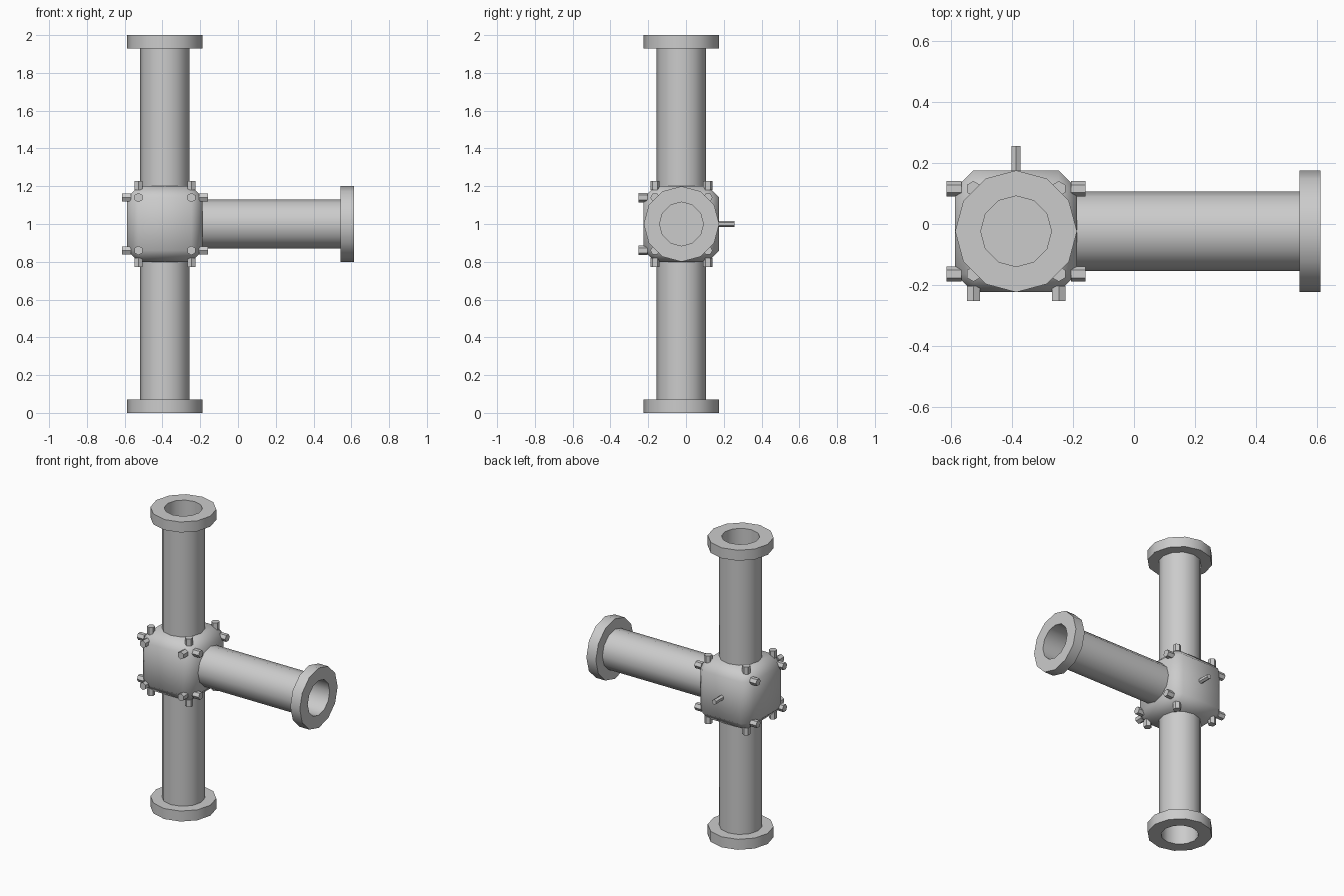
import bpy, bmesh, math
from mathutils import Matrix, Vector

if "Cube" in bpy.data.objects:
    bpy.data.objects.remove(bpy.data.objects["Cube"])

CENTRE = Vector((-0.387, -0.024, 1.0))
HALF = 0.2

# Rotations turning local +z toward each direction
UP = Matrix.Identity(4)
DOWN = Matrix.Rotation(math.pi, 4, 'X')
RIGHT = Matrix.Rotation(math.pi / 2, 4, 'Y')
LEFT = Matrix.Rotation(-math.pi / 2, 4, 'Y')
FRONT = Matrix.Rotation(math.pi / 2, 4, 'X')
BACK = Matrix.Rotation(-math.pi / 2, 4, 'X')


def finish(name, bm, rot, angle=None):
    bmesh.ops.recalc_face_normals(bm, faces=bm.faces)
    mesh = bpy.data.meshes.new(name)
    bm.to_mesh(mesh)
    bm.free()
    mesh.transform(Matrix.Translation(CENTRE) @ rot)
    ob = bpy.data.objects.new(name, mesh)
    bpy.context.collection.objects.link(ob)
    if angle:
        bpy.ops.object.select_all(action='DESELECT')
        ob.select_set(True)
        bpy.context.view_layer.objects.active = ob
        bpy.ops.object.shade_smooth_by_angle(angle=math.radians(angle))
    return ob


def lathe(name, profile, rot, sides=12):
    """Closed solid turned from (radius, height) points, capped at both ends."""
    bm = bmesh.new()
    rings = []
    for r, z in profile:
        rings.append([bm.verts.new((r * math.cos(a), r * math.sin(a), z))
                      for a in (2 * math.pi * i / sides for i in range(sides))])
    for a, b in zip(rings, rings[1:]):
        for i in range(sides):
            j = (i + 1) % sides
            bm.faces.new((a[i], a[j], b[j], b[i]))
    bm.faces.new(rings[0])
    bm.faces.new(rings[-1])
    return finish(name, bm, rot, 35)


def hex_prism(name, x, y, radius, z0, z1, rot):
    bm = bmesh.new()
    bmesh.ops.create_cone(bm, cap_ends=True, segments=6, radius1=radius, radius2=radius,
                          depth=z1 - z0,
                          matrix=Matrix.Translation((x, y, (z0 + z1) / 2))
                          @ Matrix.Rotation(spin(rot), 4, 'Z'))
    finish(name, bm, rot)


def spin(rot):
    """Keep hexagon corners on the local y axis."""
    bm = bmesh.new()
    bmesh.ops.create_circle(bm, segments=6, radius=1)
    v = next(iter(bm.verts)).co.copy()
    bm.free()
    return math.pi / 2 - math.atan2(v.y, v.x)


# Junction box with chamfered, smooth-shaded edges
bm = bmesh.new()
bmesh.ops.create_cube(bm, size=2 * HALF)
bmesh.ops.bevel(bm, geom=bm.edges[:], offset=0.06, offset_type='OFFSET',
                segments=1, profile=0.5, affect='EDGES')
finish("junction_box", bm, UP, 180)

# Three flanged pipe arms with blind bores
arm = [(0.131, 0.15), (0.131, 0.93), (0.2, 0.93), (0.2, 1.0),
       (0.116, 1.0), (0.116, 0.825)]
for name, rot in (("upper", UP), ("lower", DOWN), ("side", RIGHT)):
    lathe(name + "_flanged_pipe", arm, rot)

# Four hex bolts on every face except the back
for name, rot in (("top", UP), ("bottom", DOWN), ("right", RIGHT),
                  ("left", LEFT), ("front", FRONT)):
    for i, (x, y) in enumerate(((-1, -1), (1, -1), (1, 1), (-1, 1))):
        hex_prism(f"{name}_bolt_{i + 1}", 0.14 * x, 0.14 * y, 0.025,
                  HALF - 0.02, HALF + 0.028, rot)

# Valve stem on the back
hex_prism("valve_stem", 0, 0, 0.017, HALF - 0.02, HALF + 0.08, BACK)
